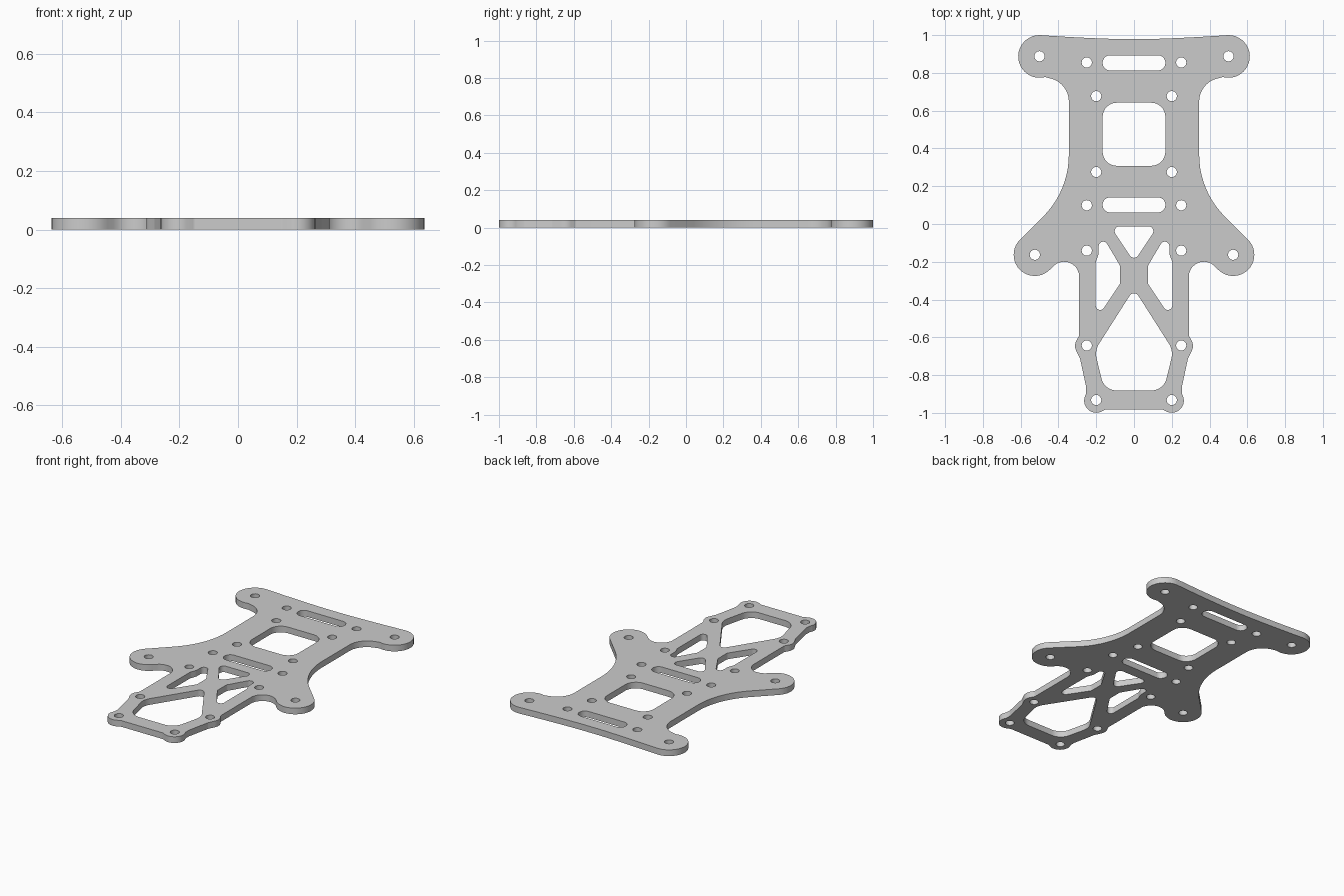
import bpy, bmesh
from math import sin, cos, tan, radians, pi
from mathutils import Vector

if "Cube" in bpy.data.objects:
    bpy.data.objects.remove(bpy.data.objects["Cube"])

THICK = 0.04

def arc(cx, cy, r, a0, a1, n=20):
    """Sharp points along an arc, angles in degrees."""
    return [(cx + r * cos(radians(a0 + (a1 - a0) * i / n)),
             cy + r * sin(radians(a0 + (a1 - a0) * i / n)), 0) for i in range(n + 1)]

def fillet(pts, n=10):
    """Turn (x, y, radius) corners into a smooth closed loop."""
    out = []
    for i, (x, y, r) in enumerate(pts):
        p = Vector((x, y))
        if r == 0:
            out.append(p)
            continue
        a = (Vector(pts[i - 1][:2]) - p).normalized()
        b = (Vector(pts[(i + 1) % len(pts)][:2]) - p).normalized()
        half = a.angle(b) / 2
        c = p + (a + b).normalized() * (r / sin(half))
        u = p + a * (r / tan(half)) - c
        v = p + b * (r / tan(half)) - c
        turn = pi - 2 * half
        out += [c + (u * sin(turn * (1 - k / n)) + v * sin(turn * k / n)) / sin(turn)
                for k in range(n + 1)]
    return out

def mirror(pts):
    return [(-x, y, r) for x, y, r in reversed(pts)]

def box(y, hx, hy, r):
    return [(-hx, y - hy, r), (hx, y - hy, r), (hx, y + hy, r), (-hx, y + hy, r)]

# right half of the outer outline, top to bottom
half = [(0.5 * t / 8, 0.978 + 0.022 * (t / 8) ** 1.6, 0) for t in range(1, 8)]
half += arc(0.5, 0.887, 0.113, 91, -105)                  # upper arm tip
half += [(0.345, 0.745, 0.125), (0.345, 0.175, 0.465)]    # waist
half += arc(0.525, -0.163, 0.112, 45, -135)               # lower arm tip
half += [(0.29, -0.086, 0.08), (0.29, -0.59, 0.02)]       # tail side
half += arc(0.25, -0.645, 0.062, 30, -30, 8)              # middle boss
half += [(0.285, -0.715, 0.03), (0.253, -0.865, 0.02)]
half += arc(0.2, -0.935, 0.064, 32, -110, 14)             # end boss
half += [(0.15, -0.982, 0.02)]
loops = [fillet(half + mirror(half))]

# slots, square window and truss cut-outs
loops += [fillet(box(0.853, 0.166, 0.04, 0.0395)),
          fillet(box(0.101, 0.166, 0.04, 0.0395)),
          fillet(box(0.475, 0.166, 0.167, 0.075))]
loops.append(fillet([(-0.125, -0.012, 0.026), (0, -0.2, 0.026), (0.125, -0.012, 0.026)]))
loops.append(fillet([(0, -0.343, 0.028), (0.208, -0.67, 0.1), (0.157, -0.882, 0.085),
                     (-0.157, -0.882, 0.085), (-0.208, -0.67, 0.1)]))
side = [(0.187, -0.03, 0.024), (0.187, -0.16, 0.05), (0.203, -0.2, 0.05),
        (0.203, -0.51, 0.024), (0.073, -0.315, 0.03), (0.073, -0.222, 0.03)]
loops += [fillet(side), fillet(mirror(side))]

# screw holes
for x, y in [(0.5, 0.888), (0.25, 0.855), (0.2, 0.677), (0.2, 0.275), (0.25, 0.099),
             (0.525, -0.163), (0.25, -0.141), (0.25, -0.643), (0.2, -0.932)]:
    for s in (-1, 1):
        loops.append([Vector(p[:2]) for p in arc(s * x, y, 0.027, 0, 345, 23)])

# filled, extruded curve turned into the plate mesh
curve = bpy.data.curves.new("frame_plate", 'CURVE')
curve.dimensions = '2D'
curve.fill_mode = 'BOTH'
curve.extrude = THICK / 2
for loop in loops:
    sp = curve.splines.new('POLY')
    sp.points.add(len(loop) - 1)
    for pt, co in zip(sp.points, loop):
        pt.co = (co.x, co.y, 0, 1)
    sp.use_cyclic_u = True
plate = bpy.data.objects.new("frame_plate", curve)
bpy.context.collection.objects.link(plate)
bpy.context.view_layer.objects.active = plate
plate.select_set(True)
bpy.ops.object.convert(target='MESH')
plate = bpy.context.object

bm = bmesh.new()
bm.from_mesh(plate.data)
bmesh.ops.remove_doubles(bm, verts=bm.verts, dist=0.0002)
bmesh.ops.translate(bm, verts=bm.verts, vec=(0, 0, THICK / 2))
bmesh.ops.recalc_face_normals(bm, faces=bm.faces)
bm.to_mesh(plate.data)
bm.free()
bpy.ops.object.shade_smooth_by_angle(angle=radians(30))
